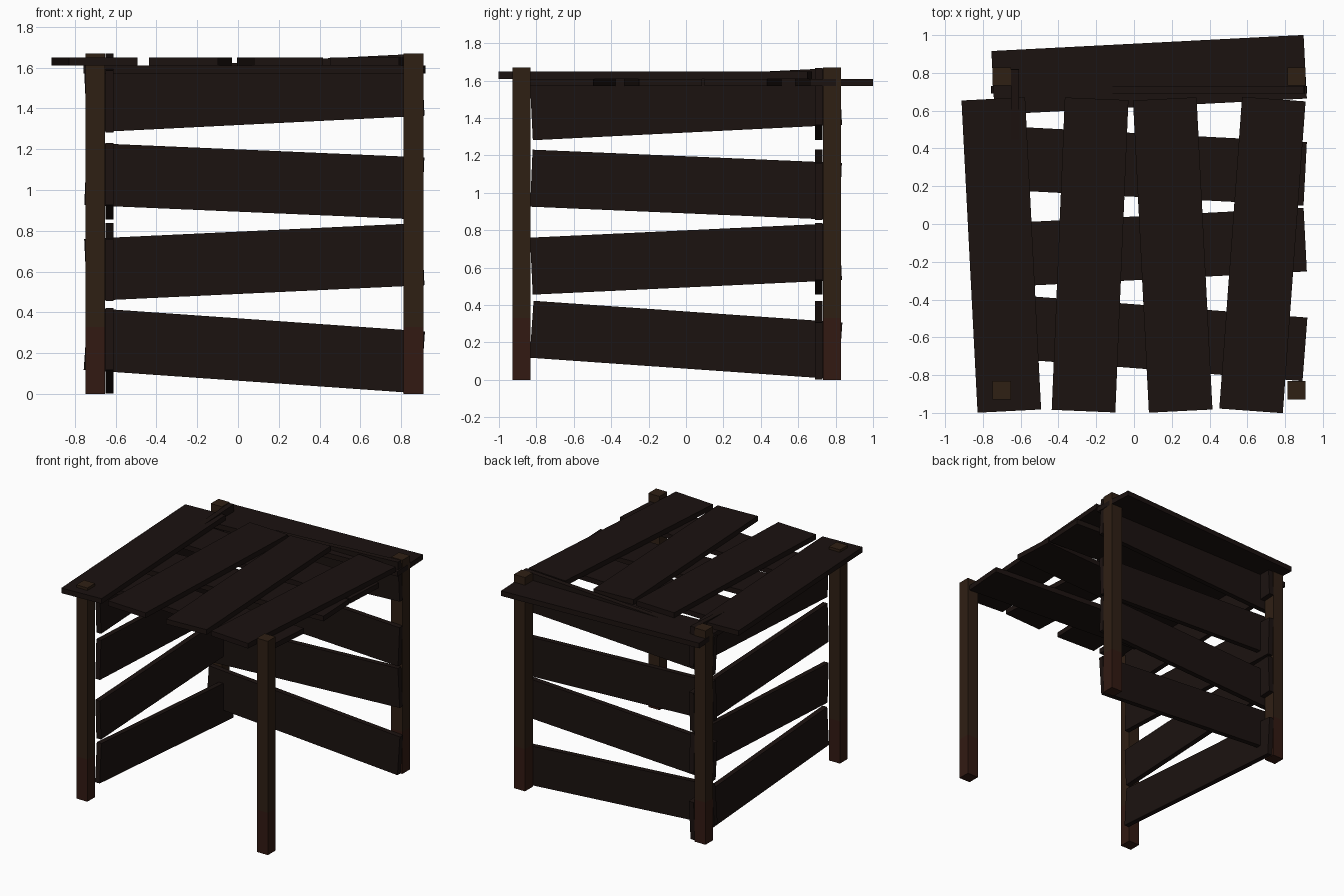
import bpy, bmesh
from math import atan
from mathutils import Matrix, Vector

if "Cube" in bpy.data.objects:
    bpy.data.objects.remove(bpy.data.objects["Cube"])


def material(name, rgb):
    m = bpy.data.materials.new(name)
    m.diffuse_color = (*rgb, 1)
    m.use_nodes = True
    m.node_tree.nodes["Principled BSDF"].inputs["Base Color"].default_value = m.diffuse_color
    return m


PLANK = material("dark_plank", (0.011, 0.006, 0.005))
POST = material("brown_post", (0.028, 0.014, 0.007))
FOOT = material("reddish_post_foot", (0.032, 0.010, 0.006))


def box(name, size, centre, mats, axis='Z', angle=0.0, cut_z=None):
    """Rotated box; an optional cut gives the lower part the second material."""
    bm = bmesh.new()
    bmesh.ops.create_cube(bm, size=1)
    bmesh.ops.scale(bm, vec=Vector(size), verts=bm.verts)
    bm.transform(Matrix.Translation(centre) @ Matrix.Rotation(angle, 4, axis))
    if cut_z is not None:
        bmesh.ops.bisect_plane(bm, geom=bm.verts[:] + bm.edges[:] + bm.faces[:],
                               plane_co=(0, 0, cut_z), plane_no=(0, 0, 1))
        for f in bm.faces:
            f.material_index = int(f.calc_center_median().z < cut_z)
    me = bpy.data.meshes.new(name)
    bm.to_mesh(me)
    bm.free()
    for m in mats:
        me.materials.append(m)
    ob = bpy.data.objects.new(name, me)
    bpy.context.collection.objects.link(ob)
    return ob


L, T = 1.655, 0.04          # plank length and thickness
CX, CY = 0.08, 0.0          # centres of the back wall and left wall

# Corner posts with reddish feet
for side, x in (("left", -0.70), ("right", 0.86)):
    for end, y in (("front", -0.88), ("back", 0.78)):
        box(f"{end}_{side}_post", (0.096, 0.096, 1.67), (x, y, 0.835),
            (POST, FOOT), cut_z=0.33)

# Crooked wall planks: height of middle, slope
walls = [(0.213, -0.070), (0.647, 0.047), (1.043, -0.043), (1.475, 0.050)]
for i, (z, s) in enumerate(walls, 1):
    # Positive slope rises toward +x on the back wall, toward +y on the left wall
    box(f"back_wall_plank_{i}", (L, T, 0.305), (CX, 0.71, z), [PLANK], 'Y', -atan(s))
    box(f"left_wall_plank_{i}", (T, L, 0.305), (-0.63, CY, z), [PLANK], 'X', atan(s))

# Lower roof planks running left to right: y of middle, slope
lower = [(0.79, 0.0515), (0.309, -0.052), (-0.125, 0.051), (-0.60, -0.077)]
for i, (y, s) in enumerate(lower, 1):
    box(f"lower_roof_plank_{i}", (L, 0.337, T), (CX, y, 1.59), [PLANK], 'Z', atan(s))

# Upper roof planks running front to back: x of middle, slope
upper = [(-0.7025, -0.0515), (-0.2325, 0.042), (0.205, -0.051), (0.68, 0.073)]
for i, (x, s) in enumerate(upper, 1):
    box(f"upper_roof_plank_{i}", (0.337, L, T), (x, -0.164, 1.63), [PLANK], 'Z', -atan(s))
